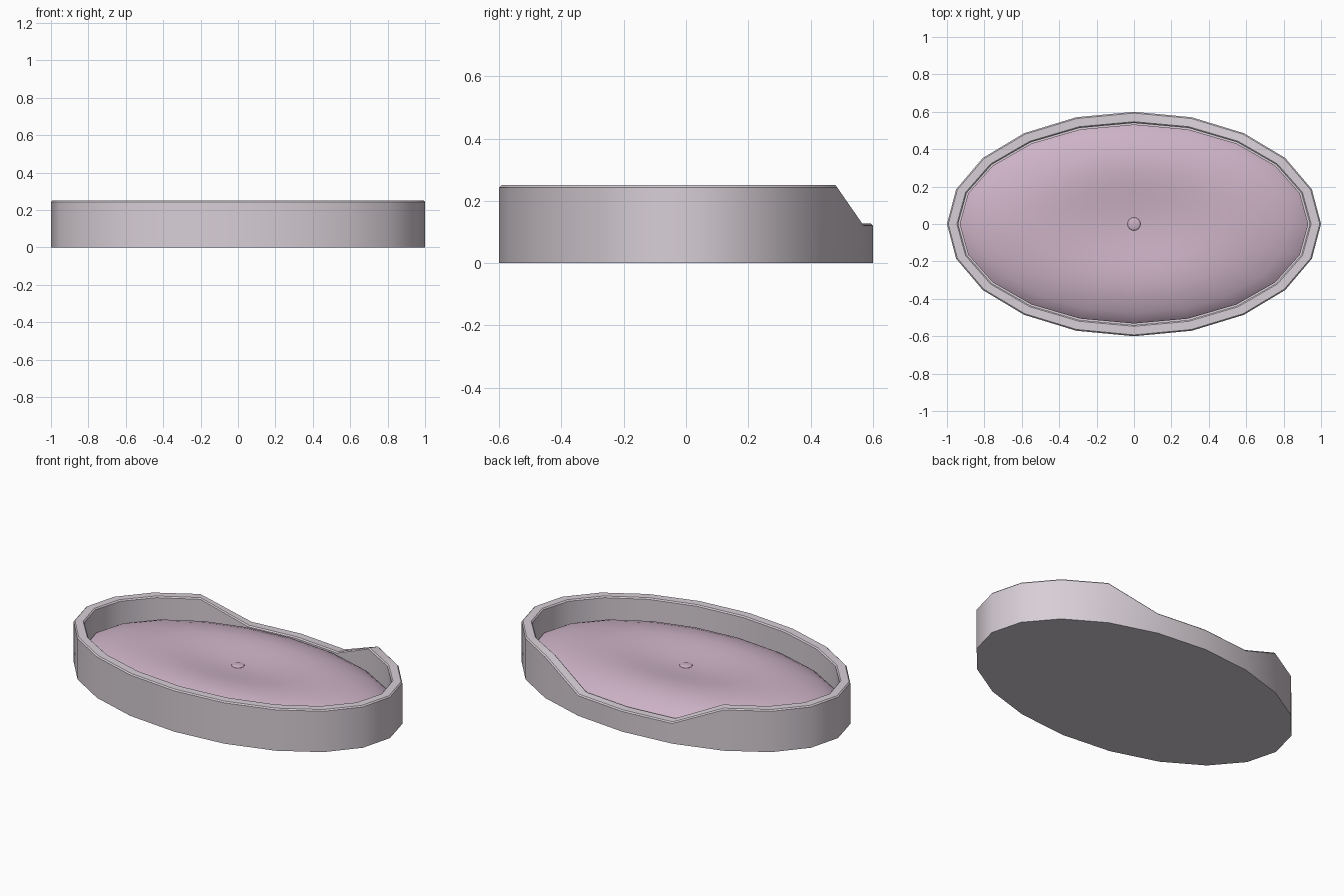
import bpy, bmesh, math

if "Cube" in bpy.data.objects:
    bpy.data.objects.remove(bpy.data.objects["Cube"])

SIDES = 20


def ring(bm, a, b, height):
    """Elliptical ring of vertices; height is a function of the corner index."""
    return [bm.verts.new((a * math.cos(2 * math.pi * k / SIDES),
                          b * math.sin(2 * math.pi * k / SIDES),
                          height(k))) for k in range(SIDES)]


def bridge(bm, lower, upper):
    for k in range(SIDES):
        n = (k + 1) % SIDES
        bm.faces.new((lower[k], lower[n], upper[n], upper[k]))


def material(name, color):
    mat = bpy.data.materials.new(name)
    mat.diffuse_color = color
    mat.use_nodes = True
    mat.node_tree.nodes["Principled BSDF"].inputs["Base Color"].default_value = mat.diffuse_color
    return mat


def smooth(obj, angle=35):
    bpy.ops.object.select_all(action='DESELECT')
    bpy.context.view_layer.objects.active = obj
    obj.select_set(True)
    bpy.ops.object.shade_smooth_by_angle(angle=math.radians(angle))


def finish(bm, name, mat):
    bmesh.ops.recalc_face_normals(bm, faces=bm.faces)
    mesh = bpy.data.meshes.new(name)
    bm.to_mesh(mesh)
    bm.free()
    obj = bpy.data.objects.new(name, mesh)
    bpy.context.collection.objects.link(obj)
    mesh.materials.append(mat)
    smooth(obj)
    return obj


frame_mat = material("frame_fabric", (0.68, 0.62, 0.67, 1))
cushion_mat = material("cushion_fabric", (0.61, 0.45, 0.57, 1))


# Bed wall: hollow oval tub with a lowered entrance at the back
def rim(drop):
    return lambda k: (0.127 if k in (4, 5, 6) else 0.25) - drop


def level(z):
    return lambda k: z


BEVEL = 0.007
sections = [(0.0, level(0.0)), (0.0, rim(BEVEL)), (BEVEL, rim(0)),
            (0.06 - BEVEL, rim(0)), (0.06, rim(BEVEL)), (0.06, level(0.04))]
bm = bmesh.new()
rings = [ring(bm, 1 - inset, 0.6 - inset, h) for inset, h in sections]
for lower, upper in zip(rings, rings[1:]):
    bridge(bm, lower, upper)
bm.faces.new(rings[0])
bm.faces.new(rings[-1])
finish(bm, "bed_wall", frame_mat)

# Cushion: padded oval, dimpled in the middle (radius fraction, height)
profile = [(1.0, 0.045), (1.0, 0.11), (0.97, 0.126), (0.9, 0.148), (0.8, 0.169),
           (0.68, 0.184), (0.55, 0.189), (0.42, 0.184), (0.3, 0.176),
           (0.18, 0.169), (0.08, 0.165)]
bm = bmesh.new()
rings = [ring(bm, 0.932 * r, 0.532 * r, level(z)) for r, z in profile]
for lower, upper in zip(rings, rings[1:]):
    bridge(bm, lower, upper)
bm.faces.new(rings[0])
center = bm.verts.new((0, 0, 0.164))
for k in range(SIDES):
    bm.faces.new((rings[-1][k], rings[-1][(k + 1) % SIDES], center))
finish(bm, "cushion", cushion_mat)

# Button in the dimple
bpy.ops.mesh.primitive_uv_sphere_add(segments=16, ring_count=8, radius=0.035,
                                     location=(0, 0, 0.165))
button = bpy.context.object
button.name = "cushion_button"
button.scale = (1, 1, 0.22)
button.data.materials.append(cushion_mat)
smooth(button, 60)
